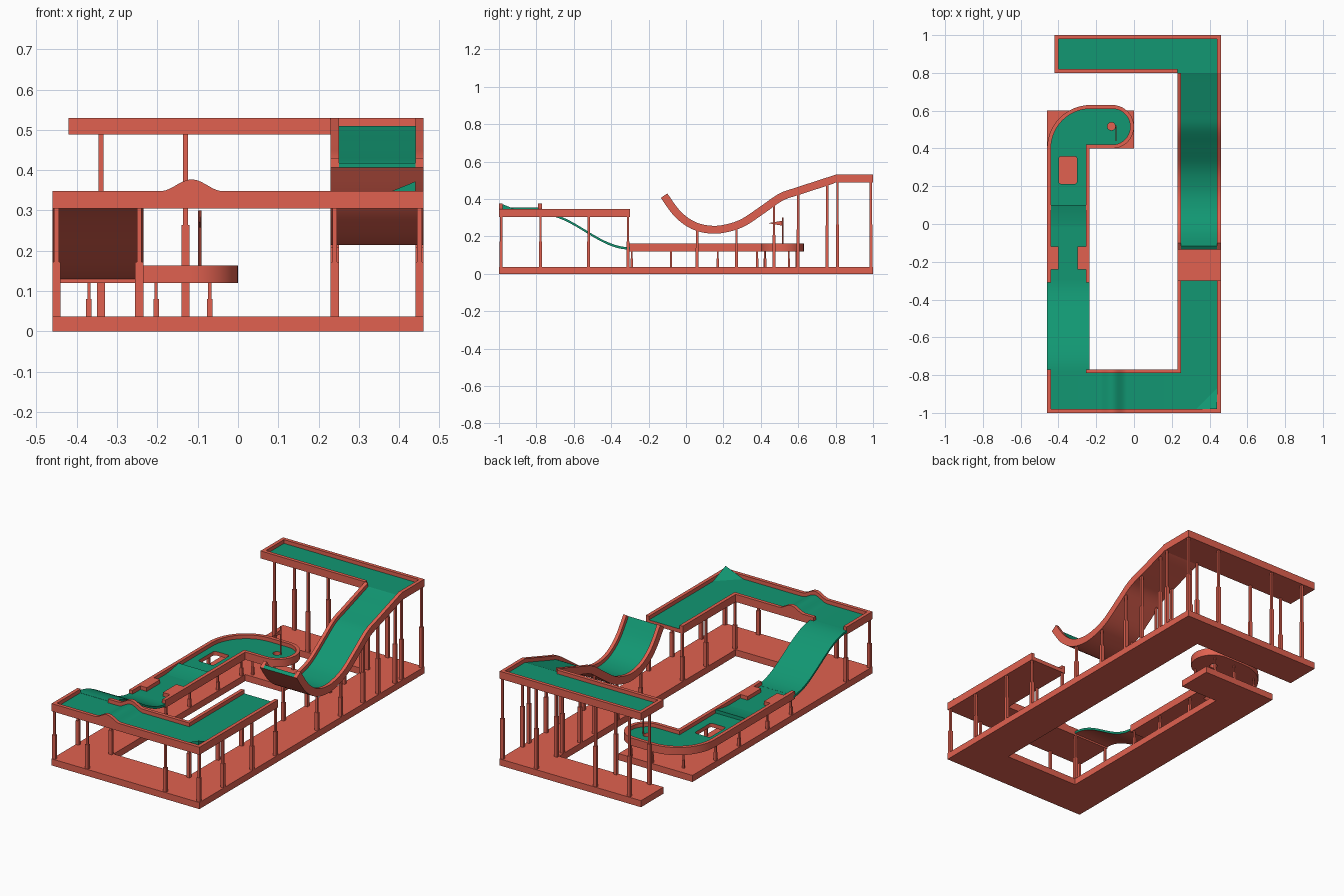
import bpy, bmesh, math
from mathutils import Vector

if "Cube" in bpy.data.objects:
    bpy.data.objects.remove(bpy.data.objects["Cube"])


def material(name, rgb):
    m = bpy.data.materials.new(name)
    m.diffuse_color = (*rgb, 1)
    m.use_nodes = True
    m.node_tree.nodes["Principled BSDF"].inputs["Base Color"].default_value = m.diffuse_color
    return m


RED = material("coral", (0.75, 0.12, 0.08))
GREEN = material("turf", (0.006, 0.31, 0.17))
W, T = 0.02, 0.021          # wall thickness, floor drop below rim


def prism(name, loops, axis, lo, hi, style="red"):
    """Extrude filled 2D outlines along an axis; inner outlines become holes."""
    cu = bpy.data.curves.new(name, 'CURVE')
    cu.dimensions, cu.fill_mode = '2D', 'BOTH'
    cu.extrude = (hi - lo) / 2
    if not isinstance(loops[0][0], (tuple, list)):
        loops = [loops]
    for pts in loops:
        s = cu.splines.new('POLY')
        s.points.add(len(pts) - 1)
        for p, (u, v) in zip(s.points, pts):
            p.co = (u, v, 0, 1)
        s.use_cyclic_u = True
    tmp = bpy.data.objects.new(name, cu)
    bpy.context.collection.objects.link(tmp)
    dg = bpy.context.evaluated_depsgraph_get()
    me = bpy.data.meshes.new_from_object(tmp.evaluated_get(dg))
    bpy.data.objects.remove(tmp)
    mid = (lo + hi) / 2
    bm = bmesh.new()
    bm.from_mesh(me)
    bmesh.ops.remove_doubles(bm, verts=bm.verts, dist=1e-5)
    for v in bm.verts:
        a, b, c = v.co.x, v.co.y, v.co.z + mid
        v.co = {'x': (c, a, b), 'y': (a, c, b), 'z': (a, b, c)}[axis]
    bmesh.ops.recalc_face_normals(bm, faces=bm.faces)
    me.materials.clear()
    me.materials.append(RED)
    me.materials.append(GREEN)
    # turf goes on upward faces, or on everything but the underside
    for f in bm.faces:
        f.material_index = int((style == "floor" and f.normal.z > 0.25) or
                               (style == "sheet" and f.normal.z > -0.2) or style == "green")
    bm.to_mesh(me)
    bm.free()
    ob = bpy.data.objects.new(name, me)
    bpy.context.collection.objects.link(ob)
    bpy.context.view_layer.objects.active = ob
    ob.select_set(True)
    bpy.ops.object.shade_smooth_by_angle(angle=math.radians(30))
    ob.select_set(False)
    return ob


def rect(x0, y0, x1, y1):
    return [(x0, y0), (x1, y0), (x1, y1), (x0, y1)]


def arc(cx, cy, r, a0, a1, n):
    return [(cx + r * math.cos(math.radians(a0 + (a1 - a0) * i / n)),
             cy + r * math.sin(math.radians(a0 + (a1 - a0) * i / n))) for i in range(n + 1)]


def post(x, y, top, k=1.0):
    """Stepped leg: thick lower half, thin upper half."""
    mid = (0.037 + top) / 2
    for part, w, d, z0, z1 in (("lower", .01, .008, .035, mid), ("upper", .006, .006, mid, top)):
        prism("post_" + part, rect(x - w * k, y - d * k, x + w * k, y + d * k), 'z', z0, z1)


# base plate following the course plan
prism("base", [(.46, -1), (.46, 1), (-.42, 1), (-.42, .8), (.23, .8), (.23, -.77), (-.235, -.77),
               (-.235, .4), (0, .4), (0, .6), (-.46, .6), (-.46, -1)], 'z', 0, .037)

# high start tray at the back
prism("start_floor", rect(-.40, .8, .44, .98), 'z', .488, .53 - T, "floor")
prism("start_wall", [(.23, .8), (.23, .82), (-.40, .82), (-.40, .98), (.44, .98), (.44, .8),
                     (.46, .8), (.46, 1), (-.42, 1), (-.42, .8)], 'z', .488, .53)

# curved jump slope, offset from its rim line
KEY = [Vector(p) for p in ((.8, .53), (.6, .465), (.5, .43), (.4, .362), (.3, .295), (.22, .266),
                           (.14, .257), (.05, .277), (-.03, .335), (-.10, .43))]
rim = []
for i in range(len(KEY) - 1):
    p0, p1, p2, p3 = KEY[max(i - 1, 0)], KEY[i], KEY[i + 1], KEY[min(i + 2, len(KEY) - 1)]
    for j in range(5):
        t = j / 5
        rim.append(.5 * (2 * p1 + (p2 - p0) * t + (2 * p0 - 5 * p1 + 4 * p2 - p3) * t * t
                         + (3 * p1 - p0 - 3 * p2 + p3) * t ** 3))
rim.append(KEY[-1])


def offset(d):
    out = []
    for i, p in enumerate(rim):
        t = (rim[min(i + 1, len(rim) - 1)] - rim[max(i - 1, 0)]).normalized()
        n = Vector((t.y, -t.x)) if i else Vector((0, 1))
        out.append(tuple(p - n * d))
    return out


if offset(.04)[20][1] > rim[20].y:      # keep the offset pointing downward
    rim_down = -1
else:
    rim_down = 1


def slope_band(a, b):
    def side(d):
        pts = offset(d * rim_down)
        pts[0] = (rim[0].x, rim[0].y - d)
        return pts
    return side(a) + side(b)[::-1]


prism("jump_floor", slope_band(T, .042), 'x', .25, .44, "floor")
for x in (.23, .44):
    prism("jump_wall", slope_band(0, .042), 'x', x, x + W)

# front tray with a hump
ZF, ZR, ZB = .348 - T, .348, .305


def hump(x0, x1, z):
    pts = [(-.115 + .078 * s / 12, z + .029 * (1 + math.cos(math.pi * s / 12)) / 2)
           for s in range(-12, 13)]
    return [(x0, ZB), (x0, z)] + pts + [(x1, z), (x1, ZB)]


prism("front_floor", hump(-.44, .44, ZF), 'y', -.98, -.79, "floor")
prism("front_outer_wall", hump(-.46, .46, ZR), 'y', -1, -.98)
prism("front_inner_wall", hump(-.255, .25, ZR), 'y', -.79, -.77)
prism("landing_floor", rect(.25, -.79, .44, -.3), 'z', ZB, ZF, "floor")
prism("slope_lip_floor", rect(-.44, -.79, -.255, -.77), 'z', ZB, ZF, "floor")
prism("landing_inner_wall", rect(.23, -.77, .25, -.3), 'z', ZB, ZR)
prism("landing_outer_wall", rect(.44, -.98, .46, -.3), 'z', ZB, ZR)
prism("front_left_wall", rect(-.46, -.98, -.44, -.77), 'z', ZB, ZR)

# corner deflector wedge
me = bpy.data.meshes.new("corner_wedge")
me.from_pydata([(.44, -.98, ZF), (.33, -.98, ZF), (.44, -.87, ZF), (.44, -.98, .372)], [],
               [(0, 1, 2), (0, 3, 1), (0, 2, 3), (1, 3, 2)])
me.materials.append(GREEN)
bpy.context.collection.objects.link(bpy.data.objects.new("corner_wedge", me))

# wall-less slope down to the low track
N = 24
top = [(-.775 + .475 * i / N, .1425 + (ZF - .1415) * (1 + math.cos(math.pi * i / N)) / 2)
       for i in range(N + 1)]
prism("down_slope", top + [(y, z - .013) for y, z in reversed(top)], 'x', -.46, -.235, "sheet")


# low track with rounded end
def outline(d):
    return ([(-.46 + d, -.31)] + arc(-.23, .40, .23 - d, 180, 90, 14)
            + arc(-.115, .515, .115 - d, 90, -90, 20)
            + [(-.235 - d, .40 + d), (-.235 - d, -.31)])


window = []
for cx, cy, a in ((-.315, .345, 0), (-.385, .345, 90), (-.385, .225, 180), (-.315, .225, 270)):
    window += arc(cx, cy, .013, a, a + 90, 4)
cup = arc(-.12, .517, .021, 0, 345, 23)
prism("low_floor", [outline(W), window, cup], 'z', .12, .142, "floor")
prism("low_wall", outline(0) + outline(W)[::-1], 'z', .12, .163)
for x0, x1 in ((-.44, -.40), (-.30, -.255)):
    prism("gate_block", rect(x0, -.24, x1, -.12), 'z', .14, .163)
prism("hop_ramp", [(-.02, .1415)] + [(-.02 + .012 * i, .142 + .019 * (i / 10) ** 1.6)
                                     for i in range(1, 11)] + [(.1, .1415)],
      'x', -.44, -.255, "green")

# flag at the cup
prism("flag_pole", arc(-.095, .517, .004, 0, 330, 11), 'z', .13, .30)
prism("flag", [(.517, .284), (.517, .257), (.44, .271)], 'x', -.097, -.093)

# support posts
for x in (-.34, -.13, .24, .45):
    post(x, .988, .49)
    post(x, .81, .49)
for x in (.24, .45):
    for y, z in ((.755, .48), (.6, .435), (.47, .38), (.27, .25), (.06, .24)):
        post(x, y, z)
    for y in (-.52, -.31):
        post(x, y, .307)
for x in (-.45, -.245, .24, .45):
    for y in (-.988, -.778):
        post(x, y, .307)
for x in (-.45, -.245):
    for y in (-.29, -.08, .17, .38):
        post(x, y, .125, .8)
for x, y in ((-.203, .42), (-.07, .425), (-.37, .55), (-.203, .59), (-.07, .59)):
    post(x, y, .125, .65)
